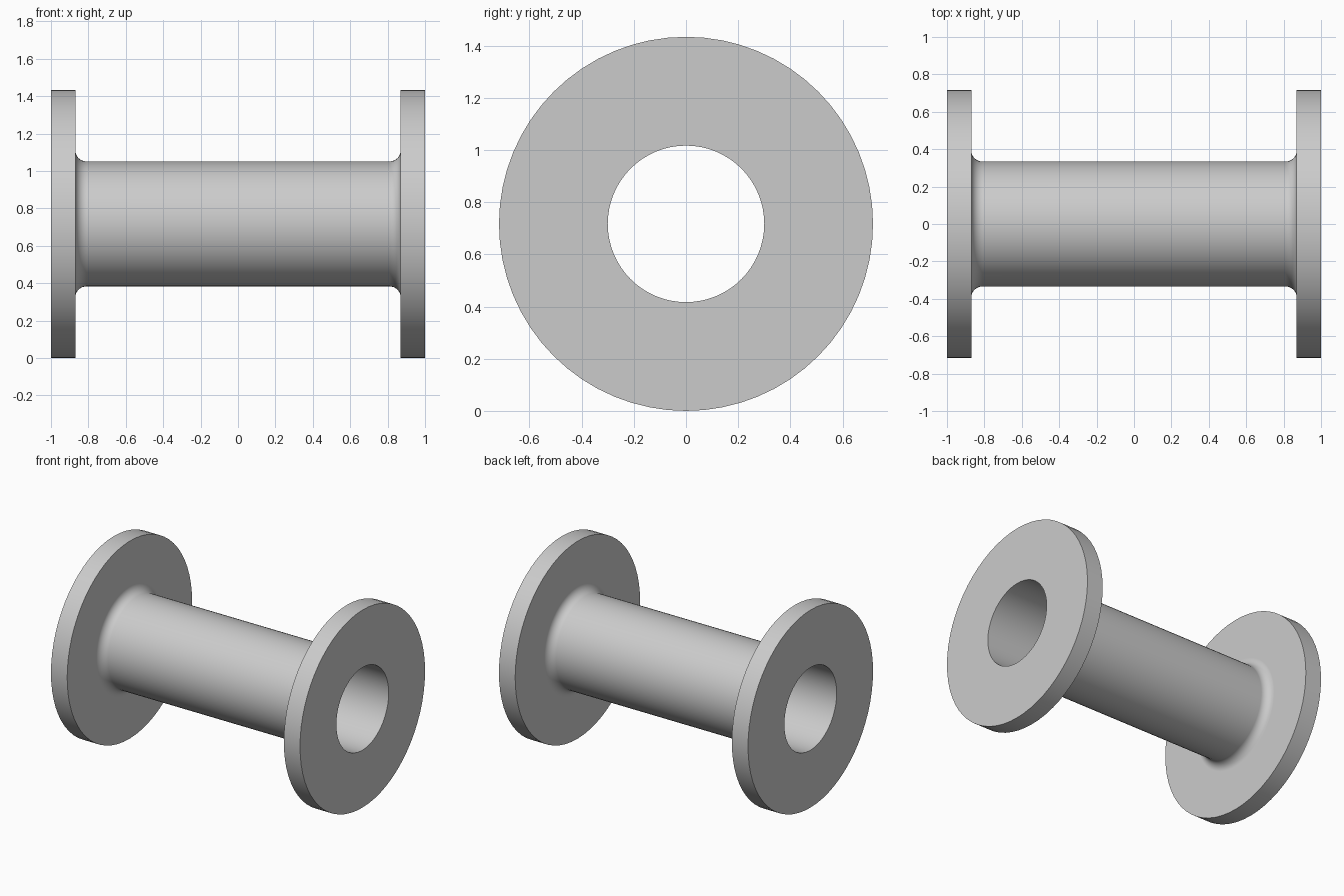
import bpy, bmesh
from math import sin, cos, pi, radians
from mathutils import Vector

if "Cube" in bpy.data.objects:
    bpy.data.objects.remove(bpy.data.objects["Cube"], do_unlink=True)

FLANGE_R, TUBE_R, BORE_R = 0.717, 0.334, 0.30
HALF_LEN, FLANGE_IN, FILLET = 1.0, 0.87, 0.06
SEGMENTS, ARC_STEPS = 64, 8

grey = bpy.data.materials.new("plain_grey")
grey.use_nodes = True
colour = (0.6, 0.6, 0.6, 1)
grey.diffuse_color = colour
grey.node_tree.nodes["Principled BSDF"].inputs["Base Color"].default_value = colour

# Right half of the section: bore edge, flange rim, then fillet down to the tube
half = [(HALF_LEN, BORE_R), (HALF_LEN, FLANGE_R), (FLANGE_IN, FLANGE_R)]
for i in range(ARC_STEPS + 1):
    a = pi / 2 * i / ARC_STEPS
    half.append((FLANGE_IN - FILLET + FILLET * cos(a),
                 TUBE_R + FILLET - FILLET * sin(a)))
section = half + [(-x, r) for x, r in reversed(half)]

# Revolve the closed section about the x axis
bm = bmesh.new()
verts = [bm.verts.new((x, 0, r)) for x, r in section]
edges = [bm.edges.new((verts[i - 1], verts[i])) for i in range(len(verts))]
bmesh.ops.spin(bm, geom=verts + edges, cent=Vector(), axis=(1, 0, 0),
               angle=2 * pi, steps=SEGMENTS, use_merge=True)
bmesh.ops.remove_doubles(bm, verts=bm.verts, dist=0.0001)
bmesh.ops.recalc_face_normals(bm, faces=bm.faces)
mesh = bpy.data.meshes.new("flanged_tube")
bm.to_mesh(mesh)
bm.free()

spool = bpy.data.objects.new("flanged_tube", mesh)
spool.location.z = FLANGE_R
mesh.materials.append(grey)
bpy.context.collection.objects.link(spool)

# Smooth round surfaces with crisp rims and flat flange faces
bpy.ops.object.select_all(action='DESELECT')
spool.select_set(True)
bpy.context.view_layer.objects.active = spool
bpy.ops.object.shade_smooth_by_angle(angle=radians(30))
normals = spool.modifiers.new("flat_flanges", 'WEIGHTED_NORMAL')
normals.keep_sharp = True
